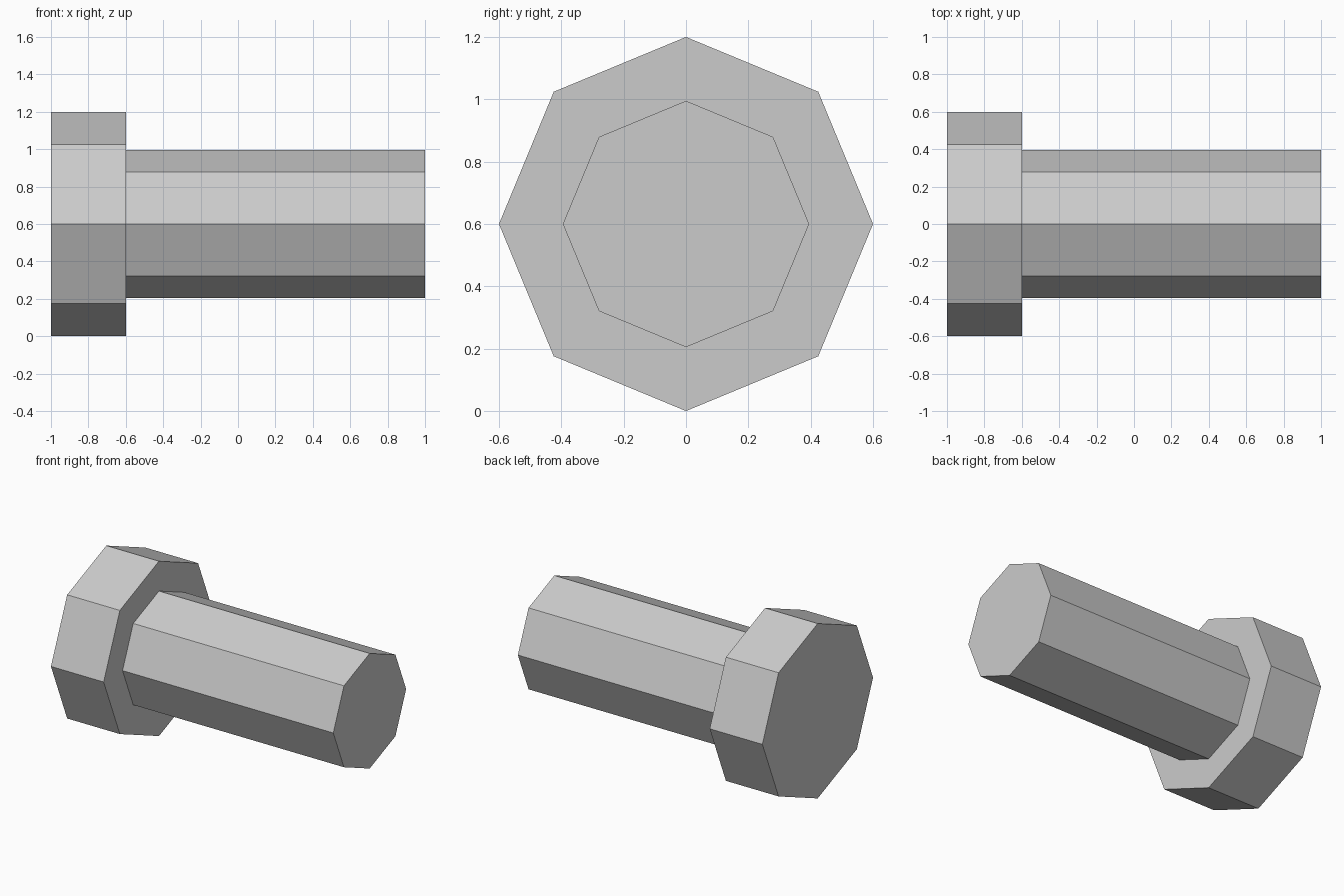
import bpy
from math import pi

if "Cube" in bpy.data.objects:
    bpy.data.objects.remove(bpy.data.objects["Cube"], do_unlink=True)

AXIS_HEIGHT = 0.6

# Single steel grey colour
steel = bpy.data.materials.new("steel_grey")
steel.use_nodes = True
colour = (0.6, 0.6, 0.6, 1)
steel.diffuse_color = colour
steel.node_tree.nodes["Principled BSDF"].inputs["Base Color"].default_value = colour


def octagonal_bar(name, x_start, x_end, radius):
    """Eight-sided prism along x, with corners at top, bottom and sides."""
    bpy.ops.mesh.primitive_cylinder_add(
        vertices=8, radius=radius, depth=x_end - x_start,
        location=((x_start + x_end) / 2, 0, AXIS_HEIGHT),
        rotation=(0, pi / 2, 0))
    bar = bpy.context.object
    bar.name = name
    bar.data.materials.append(steel)
    bpy.ops.object.shade_flat()


# Wide bolt head and the narrower shank that meets its inner face
octagonal_bar("bolt_head", -1, -0.6, 0.6)
octagonal_bar("bolt_shank", -0.6, 1, 0.395)
